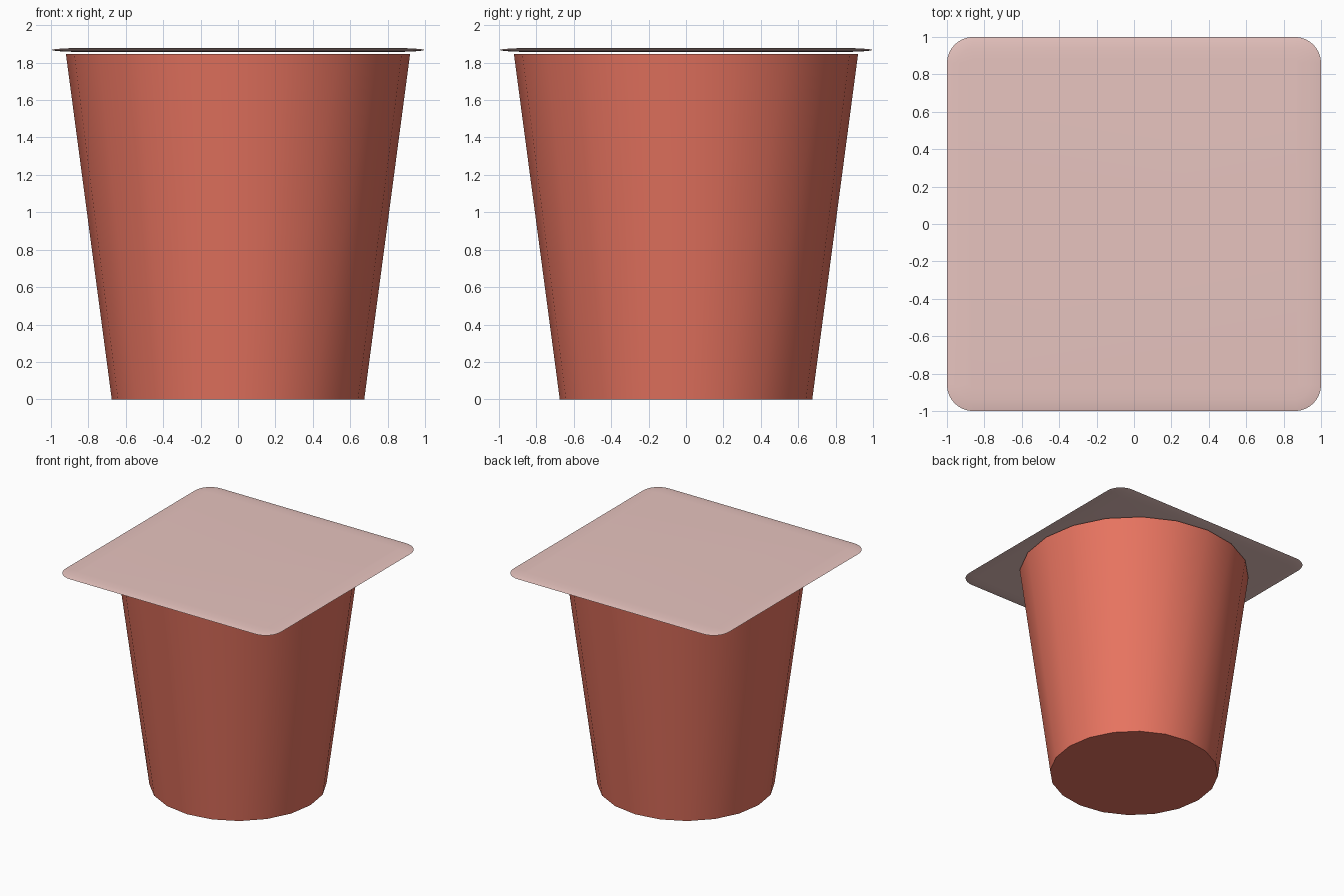
import bpy, bmesh, math

cube = bpy.data.objects.get("Cube")
if cube:
    bpy.data.objects.remove(cube, do_unlink=True)


def make_material(name, rgb):
    mat = bpy.data.materials.new(name)
    mat.use_nodes = True
    color = (*rgb, 1)
    mat.diffuse_color = color
    mat.node_tree.nodes["Principled BSDF"].inputs["Base Color"].default_value = color
    return mat


def loft(name, rings, mat, angle):
    """Skin a stack of closed rings, cap both ends and smooth the result."""
    bm = bmesh.new()
    loops = [[bm.verts.new(p) for p in ring] for ring in rings]
    n = len(loops[0])
    for low, high in zip(loops, loops[1:]):
        for i in range(n):
            j = (i + 1) % n
            bm.faces.new((low[i], low[j], high[j], high[i]))
    bm.faces.new(loops[0][::-1])
    bm.faces.new(loops[-1])
    mesh = bpy.data.meshes.new(name)
    bm.to_mesh(mesh)
    bm.free()
    mesh.materials.append(mat)
    obj = bpy.data.objects.new(name, mesh)
    bpy.context.collection.objects.link(obj)
    bpy.ops.object.select_all(action='DESELECT')
    obj.select_set(True)
    bpy.context.view_layer.objects.active = obj
    bpy.ops.object.shade_smooth_by_angle(angle=math.radians(angle))
    return obj


def circle(radius, z, sides=20):
    return [(radius * math.cos(math.tau * i / sides),
             radius * math.sin(math.tau * i / sides), z) for i in range(sides)]


def rounded_square(half, corner, z, steps=8):
    points = []
    for quarter in range(4):
        mid = math.pi / 4 + quarter * math.pi / 2
        cx = math.copysign(half - corner, math.cos(mid))
        cy = math.copysign(half - corner, math.sin(mid))
        for i in range(steps + 1):
            a = (quarter + i / steps) * math.pi / 2
            points.append((cx + corner * math.cos(a), cy + corner * math.sin(a), z))
    return points


terracotta = make_material("terracotta", (0.8, 0.174, 0.117))
pale_pink = make_material("pale pink", (0.8, 0.55, 0.52))

# Tapered cup
loft("cup", [circle(0.675, 0), circle(0.92, 1.846)], terracotta, 30)

# Thin lid hovering over the rim, tapering towards its edge
MID = 1.868
side = [(0.12, 0.01), (0.06, 0.008), (0.02, 0.004)]
profile = ([(inset, MID - h) for inset, h in side] + [(0, MID)]
           + [(inset, MID + h) for inset, h in reversed(side)])
loft("lid", [rounded_square(1 - inset, 0.14 - inset, z) for inset, z in profile],
     pale_pink, 40)
